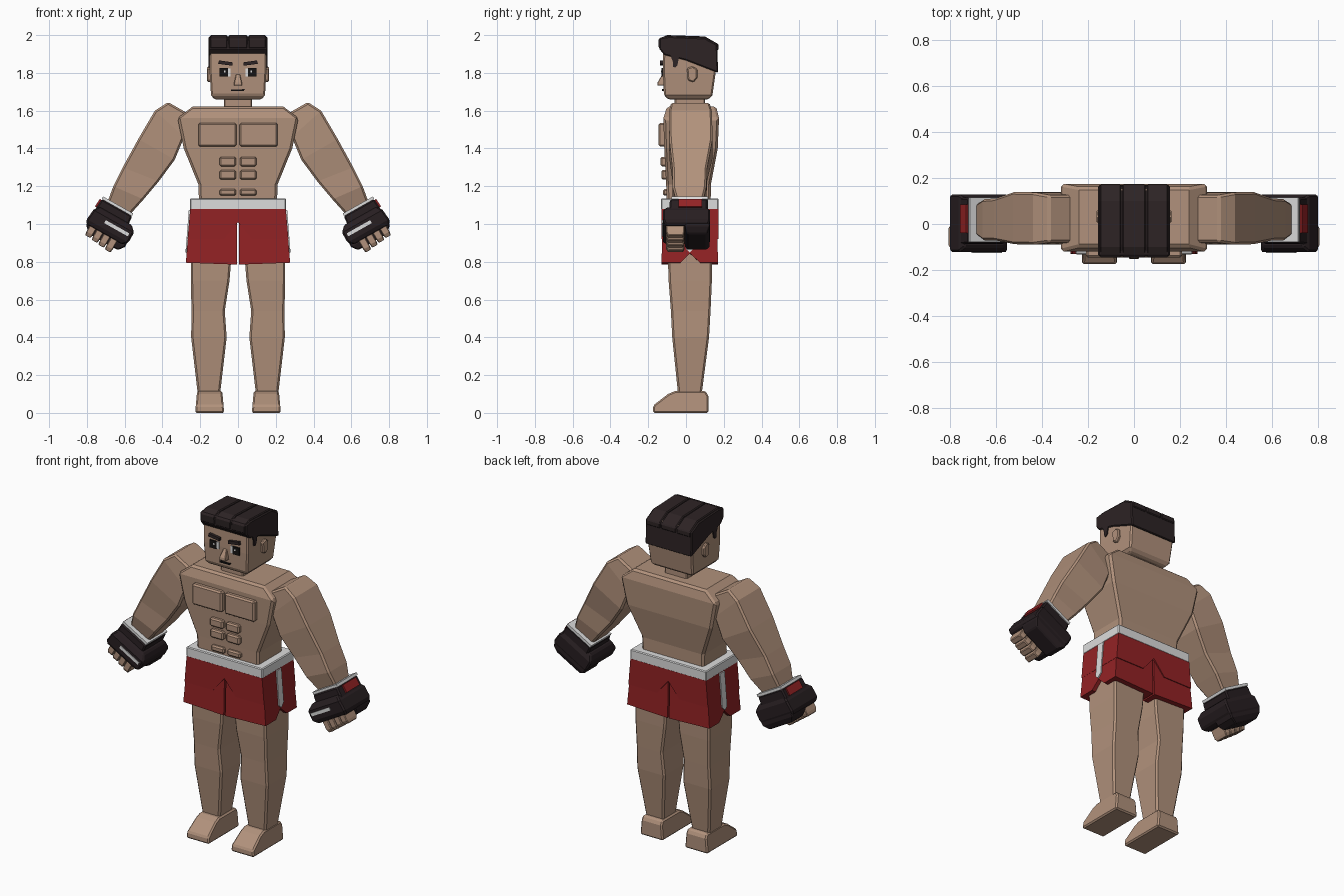
import bpy, bmesh, math
from mathutils import Vector


def material(name, r, g, b):
    m = bpy.data.materials.new(name)
    m.diffuse_color = (r, g, b, 1)
    return m


SKIN = material("skin", 0.44, 0.285, 0.20)
HAIR = material("dark_hair", 0.026, 0.017, 0.018)
GLOVE = material("glove_black", 0.020, 0.013, 0.015)
RED = material("shorts_red", 0.29, 0.016, 0.018)
WHITE = material("trim_white", 0.72, 0.72, 0.72)
BLACK = material("eye_black", 0.008, 0.007, 0.007)


def loft(name, rings, mat, mirror=False, bevel=0.0):
    """Bridge rings of equal point count and cap both ends."""
    bm = bmesh.new()
    rows = [[bm.verts.new(p) for p in ring] for ring in rings]
    n = len(rows[0])
    for a, b in zip(rows, rows[1:]):
        for i in range(n):
            j = (i + 1) % n
            bm.faces.new((a[i], a[j], b[j], b[i]))
    bm.faces.new(rows[0])
    bm.faces.new(rows[-1])
    bmesh.ops.recalc_face_normals(bm, faces=bm.faces)
    me = bpy.data.meshes.new(name)
    bm.to_mesh(me)
    bm.free()
    me.materials.append(mat)
    ob = bpy.data.objects.new(name, me)
    bpy.context.collection.objects.link(ob)
    if bevel:
        mod = ob.modifiers.new("edge_bevel", "BEVEL")
        mod.width, mod.segments = bevel, 1
        mod.limit_method, mod.angle_limit = "ANGLE", math.radians(40)
    if mirror:
        mod = ob.modifiers.new("mirror", "MIRROR")
        mod.use_mirror_merge = False
    return ob


def rect(z, x0, x1, y0, y1):
    return [(x0, y0, z), (x1, y0, z), (x1, y1, z), (x0, y1, z)]


def stack(name, levels, mat, mirror=False, bevel=0.0):
    return loft(name, [rect(*l) for l in levels], mat, mirror, bevel)


def box(name, x, y, z, mat, mirror=False, bevel=0.0):
    return stack(name, [(z[0], *x, *y), (z[1], *x, *y)], mat, mirror, bevel)


def side_prism(name, profile, x0, x1, mat, mirror=False, bevel=0.0):
    """Extrude a (y, z) profile along x."""
    return loft(name, [[(x, y, z) for y, z in profile] for x in (x0, x1)], mat, mirror, bevel)


def front_prism(name, profile, y0, y1, mat, mirror=False, bevel=0.0):
    """Extrude an (x, z) profile along y."""
    return loft(name, [[(x, y, z) for x, z in profile] for y in (y0, y1)], mat, mirror, bevel)


# Torso and neck
stack("torso", [(1.08, -.205, .205, -.10, .13), (1.21, -.21, .21, -.105, .132),
                (1.40, -.287, .287, -.115, .168), (1.56, -.32, .32, -.12, .175),
                (1.622, -.24, .24, -.10, .16)], SKIN, bevel=.012)
box("neck", (-.075, .075), (-.06, .10), (1.60, 1.69), SKIN, bevel=.006)

# Chest and stomach muscles as raised plates
box("chest_plate", (.008, .21), (-.146, -.10), (1.41, 1.535), SKIN, True, .009)
for i, (z0, z1, yf) in enumerate([(1.305, 1.355, -.135), (1.235, 1.285, -.131), (1.15, 1.185, -.122)]):
    box(f"stomach_muscle_{i}", (.01, .098), (yf, -.09), (z0, z1), SKIN, True, .008)

# Head with face details
stack("head", [(1.66, -.125, .125, -.095, .12), (1.682, -.143, .143, -.117, .14),
               (1.80, -.15, .15, -.122, .157), (1.96, -.15, .15, -.12, .157)], SKIN, bevel=.008)
side_prism("ear", [(.005, 1.825), (.035, 1.835), (.06, 1.82), (.06, 1.775), (.04, 1.75), (.01, 1.76)],
           .14, .164, SKIN, True, .006)
loft("nose", [rect(1.732, -.022, .022, -.152, -.11), rect(1.75, -.02, .02, -.15, -.11),
              rect(1.792, -.011, .011, -.126, -.11)], SKIN, bevel=.003)
box("eye_white", (.040, .098), (-.127, -.118), (1.782, 1.824), WHITE, True)
box("iris", (.054, .099), (-.131, -.122), (1.780, 1.826), BLACK, True)
box("eye_glint", (.066, .075), (-.133, -.127), (1.803, 1.813), WHITE, True)
front_prism("eyebrow", [(.03, 1.838), (.105, 1.848), (.10, 1.866), (.03, 1.856)],
            -.138, -.115, HAIR, True)
front_prism("mouth", [(-.036, 1.704), (.03, 1.704), (.038, 1.716), (.02, 1.713), (-.036, 1.713)],
            -.126, -.115, BLACK)

# Hair: swept cap with three raised locks on the crown
cap = [(-.142, 1.985), (-.09, 1.993), (.10, 1.985), (.165, 1.95), (.17, 1.80),
       (.08, 1.835), (0, 1.866), (-.115, 1.895), (-.140, 1.925)]
side_prism("hair_cap", cap, -.156, .156, HAIR, bevel=.006)
lock = [(-.146, 1.98), (-.10, 2.0), (.10, 1.993), (.172, 1.952), (.172, 1.92), (0, 1.93), (-.144, 1.93)]
for i, (x0, x1) in enumerate([(-.148, -.056), (-.05, .05), (.056, .148)]):
    side_prism(f"hair_lock_{i}", lock, x0, x1, HAIR, bevel=.005)
side_prism("sideburn", [(-.085, 1.90), (-.035, 1.89), (-.046, 1.84), (-.056, 1.828), (-.068, 1.832), (-.07, 1.86)],
           .135, .156, HAIR, True)

# Shorts: waistband, yoke, flared legs and side stripe
box("waistband", (-.255, .255), (-.132, .172), (1.075, 1.136), WHITE, bevel=.005)
front_prism("shorts_yoke", [(-.253, 1.08), (.253, 1.08), (.267, .92), (.075, .92), (0, 1.01),
                            (-.075, .92), (-.267, .92)], -.131, .171, RED)


def flare(z):
    return .253 + (1.08 - z) * .078


hem = [(-.122, 1.03), (.162, 1.03), (.17, .785), (.075, .785), (.02, .845), (-.03, .785), (-.13, .785)]
loft("shorts_leg", [[(.005, y, z) for y, z in hem],
                    [(flare(z), y, z + (.01 if z < .8 else 0)) for y, z in hem]], RED, True)
stripe = [(0, 1.075), (.045, 1.075), (.045, .875), (.02, .85), (0, .87)]
loft("side_stripe", [[(flare(z) + d, y, z) for y, z in stripe] for d in (-.002, .007)], WHITE, True)

# Legs and feet
stack("leg", [(.10, .095, .213, -.042, .083), (.40, .06, .248, -.073, .122),
              (.54, .07, .246, -.08, .130), (.70, .045, .25, -.092, .137),
              (.95, .025, .25, -.10, .14)], SKIN, True, .010)
foot = [(-.175, 0), (-.173, .04), (-.095, .10), (-.06, .115), (.105, .115), (.118, .09), (.118, 0)]
loft("foot", [[(.15 + s * (.077 - z * .09), y, z) for y, z in foot] for s in (-1, 1)], SKIN, True, .008)

# Arm: cross-sections given by inner and outer points, plus depth
arm = [((.265, 1.585), (.37, 1.645), -.08, .125), ((.285, 1.46), (.44, 1.60), -.09, .138),
       ((.335, 1.34), (.528, 1.45), -.088, .14), ((.42, 1.225), (.61, 1.30), -.072, .112),
       ((.50, 1.13), (.66, 1.20), -.072, .108), ((.572, 1.05), (.695, 1.105), -.045, .085)]
loft("arm", [[(i[0], y0, i[1]), (o[0], y0, o[1]), (o[0], y1, o[1]), (i[0], y1, i[1])]
             for i, o, y0, y1 in arm], SKIN, True, .010)

# Glove parts are laid out along the tilted forearm direction
WRIST = Vector((.64, 0, 1.09))
ACROSS = Vector((.87, 0, .49))
ALONG = Vector((.49, 0, -.87))


def hand_part(name, levels, mat, bevel=0.0):
    """Levels are (distance along hand, across0, across1, y0, y1)."""
    rings = [[WRIST + ACROSS * u + ALONG * a + Vector((0, y, 0)) for u, y, a in
              ((u0, y0, a), (u1, y0, a), (u1, y1, a), (u0, y1, a))] for a, u0, u1, y0, y1 in levels]
    return loft(name, rings, mat, True, bevel)


hand_part("glove_rim", [(-.012, -.092, .092, -.078, .116), (.004, -.092, .092, -.078, .116)], WHITE)
hand_part("glove_cuff", [(.002, -.094, .092, -.085, .115), (.075, -.10, .096, -.09, .115)], GLOVE, .008)
hand_part("cuff_patch", [(.008, .088, .101, -.04, .085), (.055, .09, .104, -.04, .085)], RED)
hand_part("glove_fist", [(.045, -.115, .085, -.10, .11), (.075, -.145, .102, -.122, .128),
                         (.135, -.145, .108, -.122, .128), (.16, -.12, .098, -.11, .12)], GLOVE, .008)
hand_part("glove_palm", [(.12, -.14, .10, -.005, .125), (.165, -.14, .095, -.005, .125),
                         (.197, -.115, .06, .005, .11)], GLOVE, .006)
hand_part("knuckle_stripe", [(.09, -.125, .018, -.1265, -.118), (.108, -.125, .018, -.1265, -.118)], WHITE)
for k in range(4):
    u = -.09 + k * .043
    tip = .228 - k * .005
    hand_part(f"finger_{k}", [(.14, u, u + .039, -.105, -.008), (tip - .02, u, u + .039, -.105, -.008),
                              (tip, u + .003, u + .036, -.095, -.015)], SKIN, .004)
